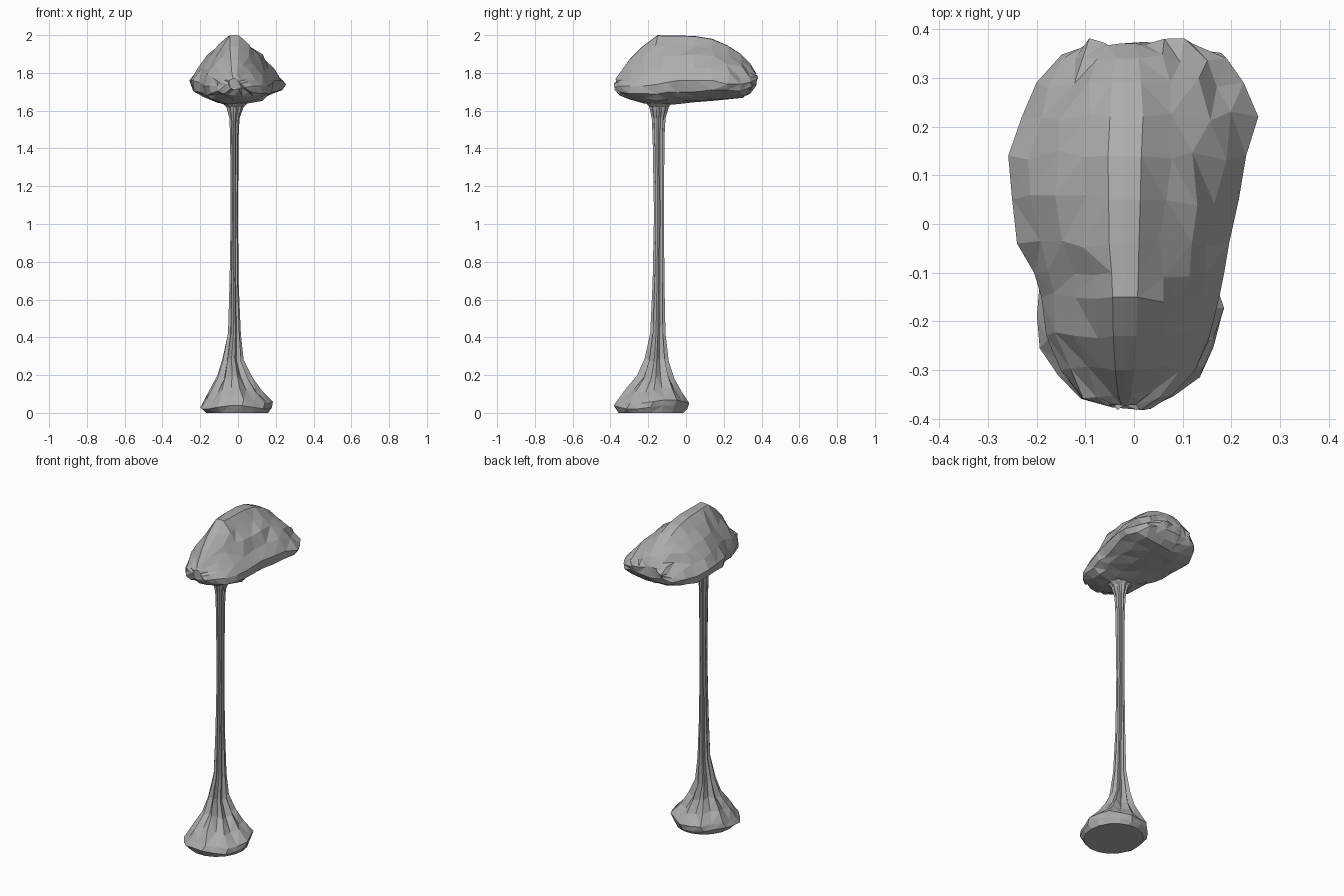
import bpy
import bmesh
import math
import random

random.seed(4)
if "Cube" in bpy.data.objects:
    bpy.data.objects.remove(bpy.data.objects["Cube"], do_unlink=True)

# One plain material for the whole sculpture
grey = bpy.data.materials.new("plain_grey")
grey.use_nodes = True
colour = (0.42, 0.42, 0.42, 1)
grey.diffuse_color = colour
grey.node_tree.nodes["Principled BSDF"].inputs["Base Color"].default_value = colour


def loft(name, rings):
    """Skin a list of equal-length closed rings and cap both ends."""
    bm = bmesh.new()
    loops = [[bm.verts.new(p) for p in ring] for ring in rings]
    for a, b in zip(loops, loops[1:]):
        for i in range(len(a)):
            j = (i + 1) % len(a)
            bm.faces.new((a[i], a[j], b[j], b[i]))
    bm.faces.new(loops[0])
    bm.faces.new(loops[-1])
    bmesh.ops.triangulate(bm, faces=bm.faces[:])
    bmesh.ops.recalc_face_normals(bm, faces=bm.faces[:])
    mesh = bpy.data.meshes.new(name)
    bm.to_mesh(mesh)
    bm.free()
    mesh.materials.append(grey)
    obj = bpy.data.objects.new(name, mesh)
    bpy.context.collection.objects.link(obj)
    return obj


# Cap: sections from front to back (y, left edge, right edge, top, rim, bottom)
cap_sections = [
    (-0.372, -0.06, 0.03, 1.77, 1.74, 1.71),
    (-0.35, -0.11, 0.08, 1.80, 1.73, 1.68),
    (-0.30, -0.15, 0.125, 1.87, 1.73, 1.66),
    (-0.23, -0.18, 0.155, 1.94, 1.73, 1.64),
    (-0.15, -0.19, 0.175, 2.00, 1.74, 1.63),
    (-0.10, -0.205, 0.185, 1.997, 1.75, 1.63),
    (-0.04, -0.24, 0.195, 1.998, 1.76, 1.635),
    (0.05, -0.25, 0.215, 1.995, 1.76, 1.645),
    (0.14, -0.258, 0.23, 1.98, 1.76, 1.652),
    (0.22, -0.23, 0.255, 1.945, 1.74, 1.66),
    (0.29, -0.20, 0.225, 1.90, 1.74, 1.667),
    (0.34, -0.145, 0.19, 1.85, 1.75, 1.69),
    (0.37, -0.095, 0.12, 1.80, 1.765, 1.73),
]
# Half outline: share of the half width, share of the height above or below the rim
outline = [(0.14, 0.99), (0.38, 0.78), (0.6, 0.56), (0.82, 0.27),
           (1.0, 0.0), (0.94, -0.48), (0.72, -0.74), (0.35, -0.93)]
around = [(0, 1)] + outline + [(0, -1)] + [(-u, v) for u, v in reversed(outline)]

cap_rings = []
for y, left, right, top, rim, bottom in cap_sections:
    ring = []
    for u, v in around:
        side = right if u > 0 else left
        x = -0.02 + abs(u) * (side + 0.02)
        z = rim + v * ((top - rim) if v > 0 else (rim - bottom))
        # Uneven carved facets away from the ridge and rim
        wobble = 0.012 if 0.3 < abs(u) < 0.95 else 0
        ring.append((x + random.uniform(-wobble, wobble),
                     y + random.uniform(-wobble, wobble),
                     z + random.uniform(-wobble, wobble) * 0.6))
    cap_rings.append(ring)
loft("cap", cap_rings)

# Stalk and flared foot: (z, x min, x max, y min, y max, pleat depth)
stalk_sections = [
    (0.005, -0.17, 0.16, -0.36, -0.01, 0.0),
    (0.03, -0.205, 0.18, -0.385, 0.01, 0.03),
    (0.06, -0.19, 0.185, -0.365, 0.02, 0.06),
    (0.12, -0.155, 0.125, -0.32, -0.02, 0.16),
    (0.19, -0.115, 0.075, -0.26, -0.06, 0.28),
    (0.28, -0.085, 0.03, -0.22, -0.09, 0.35),
    (0.42, -0.055, 0.015, -0.19, -0.108, 0.3),
    (0.70, -0.046, 0.003, -0.177, -0.114, 0.25),
    (1.05, -0.04, 0.0, -0.17, -0.116, 0.25),
    (1.45, -0.043, 0.003, -0.177, -0.114, 0.25),
    (1.56, -0.047, 0.008, -0.182, -0.108, 0.22),
    (1.62, -0.065, 0.03, -0.195, -0.09, 0.15),
    (1.67, -0.12, 0.08, -0.24, -0.05, 0.05),
]
SIDES = 18
stalk_rings = []
for z, x0, x1, y0, y1, pleat in stalk_sections:
    ring = []
    for i in range(SIDES):
        a = 2 * math.pi * i / SIDES
        r = 1 - pleat * (i % 2)
        ring.append(((x0 + x1) / 2 + r * (x1 - x0) / 2 * math.cos(a),
                     (y0 + y1) / 2 + r * (y1 - y0) / 2 * math.sin(a),
                     z + (0.01 * math.sin(3 * a) if 0.02 < z < 0.3 else 0)))
    stalk_rings.append(ring)
# Flat underside rests on the ground
stalk_rings[0] = [(x, y, 0) for x, y, z in stalk_rings[0]]
loft("stalk_and_foot", stalk_rings)
